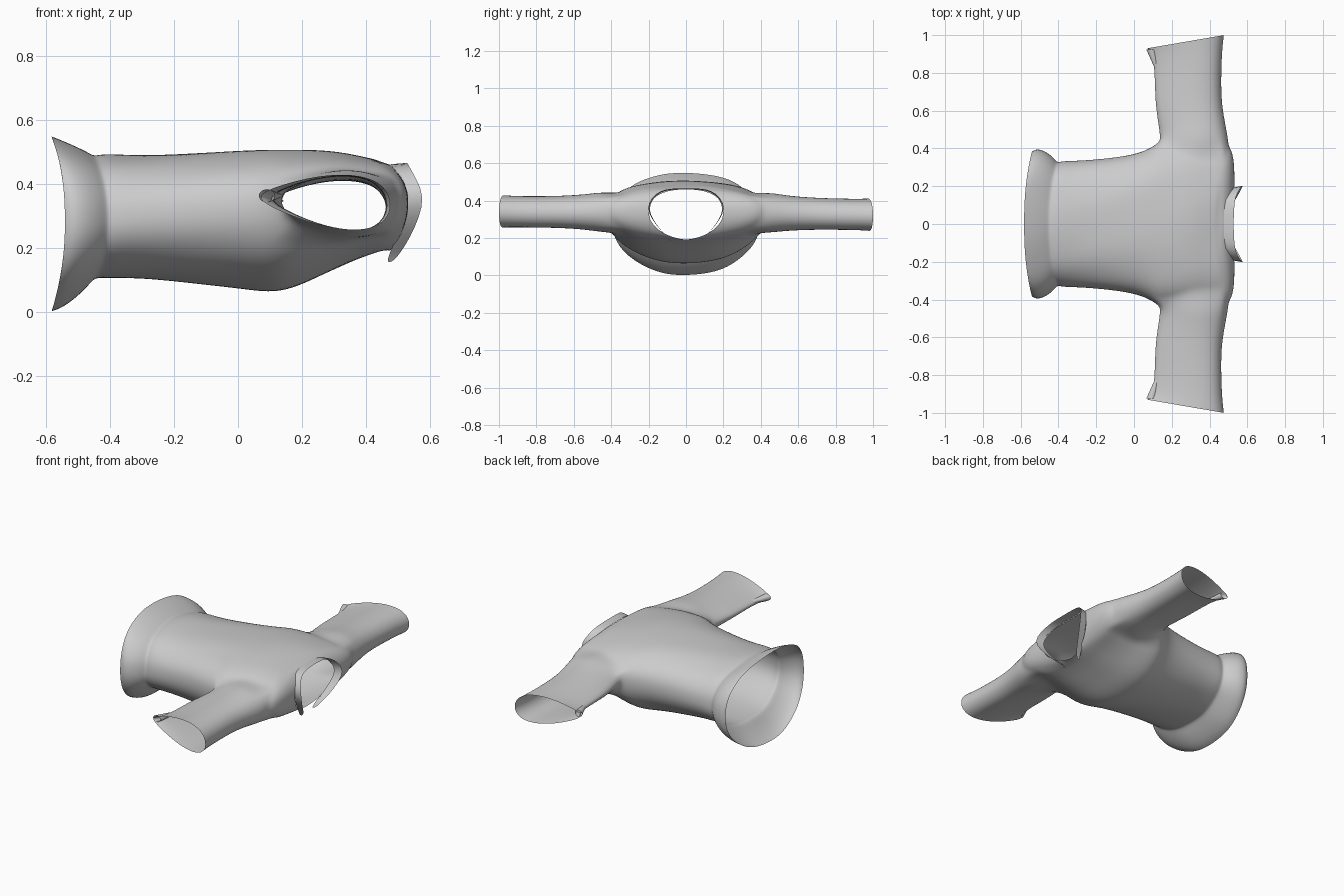
import bpy, bmesh
from math import sin, cos, pi, atan2, copysign

if "Cube" in bpy.data.objects:
    bpy.data.objects.remove(bpy.data.objects["Cube"])

N = 40                     # columns round the torso
# torso rings: x at middle, x at sides, half width, z bottom, z top
RINGS = [
    (-.582, -.54, .385, .003, .55), (-.55, -.515, .40, .013, .537),
    (-.505, -.47, .388, .045, .517), (-.468, -.425, .352, .082, .498),
    (-.447, -.405, .324, .106, .485), (-.425, -.385, .334, .104, .495),
    (-.30, -.30, .335, .105, .486), (-.15, -.15, .346, .09, .495),
    (0, 0, .367, .075, .506), (.08, .08, .397, .063, .509),
    (.14, .13, .43, .065, .509), (.20, .20, .432, .085, .508),
    (.26, .26, .432, .113, .505), (.32, .32, .432, .14, .498),
    (.37, .385, .43, .162, .488), (.41, .45, .428, .177, .479),
    (.43, .50, .415, .184, .474), (.447, .52, .385, .19, .469),
    (.462, .532, .315, .193, .465), (.475, .532, .20, .192, .46)]
ARM_A, ARM_B, ARM_K = 10, 16, 4    # ring range and half column range of armholes
WARP = {8: .08, 9: .18, 10: .25, 11: .17, 12: .08}   # narrows the armpit end of the armhole
# sleeve rings: |y|, x min, x max, z min, z max
SLEEVE = [(.455, .14, .498, .228, .45), (.53, .13, .482, .24, .437),
          (.65, .112, .462, .25, .427), (.80, .11, .463, .253, .423),
          (.91, .10, .468, .253, .423), (.965, .07, .477, .25, .426)]


def spow(v, p):
    return copysign(abs(v) ** p, v)


def finish(bm, name, levels):
    bmesh.ops.recalc_face_normals(bm, faces=bm.faces)
    me = bpy.data.meshes.new(name)
    bm.to_mesh(me)
    bm.free()
    me.polygons.foreach_set("use_smooth", [True] * len(me.polygons))
    ob = bpy.data.objects.new(name, me)
    bpy.context.collection.objects.link(ob)
    if levels:
        m = ob.modifiers.new("smooth", 'SUBSURF')
        m.levels = m.render_levels = levels
    return ob


def bridge(bm, a, b, closed=True):
    n = len(a)
    for i in range(n if closed else n - 1):
        k = (i + 1) % n
        bm.faces.new((a[i], a[k], b[k], b[i]))


# shirt body: torso loft with armholes left open
bm = bmesh.new()
rings = []
for i, (xm, xs, w, zb, zt) in enumerate(RINGS):
    zc = .28 + .06 * min(1, max(0, (xm + .5) / .75))
    ring = []
    for j in range(N):
        t = 2 * pi * j / N
        t -= WARP.get(i, 0) * sin(2 * t)
        neck = max(0, (i - 16) / 3)
        # fuller above, rounder below; neck narrows towards the front
        pc = ps = 2 / 2.35 if sin(t) > 0 else 2 / 2.1
        if sin(t) < 0:
            pc += .25 * neck
        c, s = spow(cos(t), pc), spow(sin(t), ps)
        fold = .004 * sin(5 * t + 9 * xm) * sin(3 * t + 1) if i < 17 else 0
        ring.append(bm.verts.new((xm + (xs - xm) * cos(t) ** 2, w * c,
                                  zc + ((zt - zc) if s > 0 else (zc - zb)) * s + fold * abs(s))))
    rings.append(ring)
for i in range(len(rings) - 1):
    for j in range(N):
        side = (j + ARM_K) % (N // 2) < 2 * ARM_K
        if ARM_A <= i < ARM_B and side:
            continue
        k = (j + 1) % N
        bm.faces.new((rings[i][j], rings[i][k], rings[i + 1][k], rings[i + 1][j]))

# sleeves grown from the armhole edges, teardrop section towards the cuff
for mid, sy in ((0, 1), (N // 2, -1)):
    lo, hi = mid - ARM_K, mid + ARM_K
    path = ([(i, lo) for i in range(ARM_A, ARM_B)] + [(ARM_B, j) for j in range(lo, hi)]
            + [(i, hi) for i in range(ARM_B, ARM_A, -1)] + [(ARM_A, j) for j in range(hi, lo, -1)])
    prev = [rings[i][j % N] for i, j in path]
    angles = [atan2((v.co.z - .34) / .11, (v.co.x - .31) / .165) for v in prev]
    for n, (y, x0, x1, z0, z1) in enumerate(SLEEVE):
        f = (n + 1) / len(SLEEVE)
        g = min(1, .35 + f)
        ring = []
        for a in angles:
            cx, hx, cz, hz = (x0 + x1) / 2, (x1 - x0) / 2, (z0 + z1) / 2, (z1 - z0) / 2
            taper = 1 + g * (.42 * cos(a) - .08)
            yy = y + (.035 * cos(a) if n == len(SLEEVE) - 1 else .02 * cos(a) * f)
            ring.append(bm.verts.new((cx + hx * cos(a), sy * yy,
                                      cz + hz * sin(a) * taper - .012 * g * cos(a) - .009 * sy * f)))
        bridge(bm, prev, ring)
        prev = ring
finish(bm, "shirt_body", 2)

# collar band, open at the front of the neck
HALF = [(0, .462, .475, .052), (.075, .461, .477, .052), (.135, .45, .485, .05),
        (.178, .41, .508, .05), (.203, .355, .532, .05), (.172, .29, .515, .05),
        (.125, .23, .493, .045), (.075, .18, .472, .035), (.06, .155, .465, .02)]
full = [(-y, z, x, w) for y, z, x, w in HALF[:0:-1]] + HALF
bm = bmesh.new()
rows = [[bm.verts.new((x + w * f, y * (1 + .04 * f), z + .004 * f)) for y, z, x, w in full]
        for f in (0, .5, 1)]
bridge(bm, rows[0], rows[1], False)
bridge(bm, rows[1], rows[2], False)
finish(bm, "collar", 1)

# rolled corner at the underside of each cuff
for sy, label in ((1, "left"), (-1, "right")):
    bm = bmesh.new()
    prev = None
    for f, r in ((0, .004), (.35, .012), (.7, .02), (1, .026)):
        ring = [bm.verts.new((.138 - .048 * f + r * cos(2 * pi * k / 12),
                              sy * (.77 + .155 * f),
                              .355 - .008 * sy + .8 * r * sin(2 * pi * k / 12)))
                for k in range(12)]
        if prev:
            bridge(bm, prev, ring)
        prev = ring
    finish(bm, "cuff_curl_" + label, 1)
